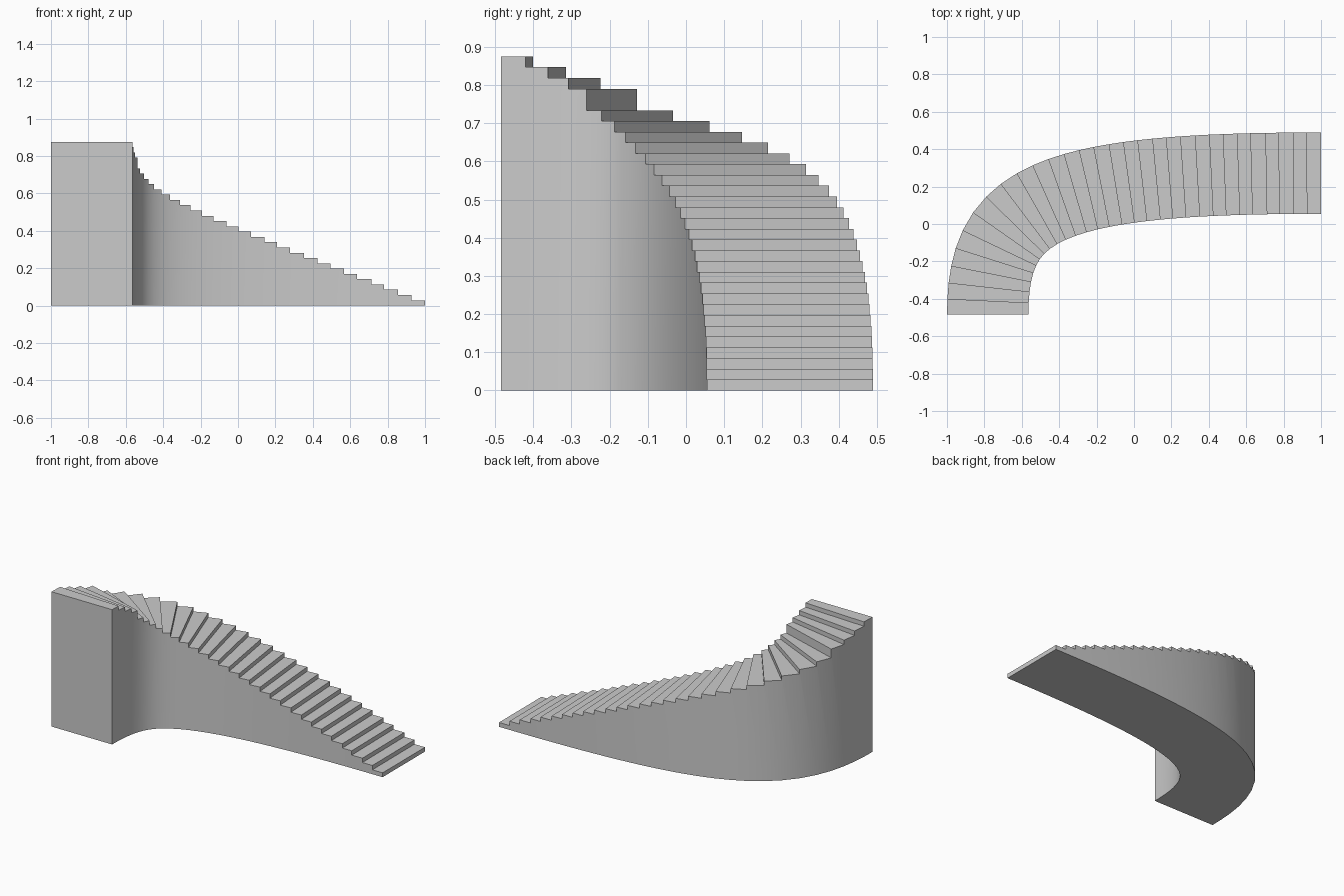
import bpy
import bmesh
from mathutils import Vector
from mathutils.geometry import interpolate_bezier

cube = bpy.data.objects.get("Cube")
if cube:
    bpy.data.objects.remove(cube, do_unlink=True)

HALF_WIDTH = 0.2175
RISE = 0.875 / 31
# one riser near the top is twice as high
LEVELS = [n for n in range(1, 32) if n != 27]

# Centre line of the stair, walked from the bottom step to the top
path = interpolate_bezier(Vector((1, 0.272, 0)), Vector((-0.5, 0.272, 0)),
                          Vector((-0.782, 0.105, 0)), Vector((-0.782, -0.485, 0)), 600)
lengths = [0.0]
for a, b in zip(path, path[1:]):
    lengths.append(lengths[-1] + (b - a).length)


def cross_line(i):
    """Inner and outer plan points of riser line i, evenly spaced on the path."""
    s = lengths[-1] * i / len(LEVELS)
    k = min(range(len(path)), key=lambda j: abs(lengths[j] - s))
    tangent = (path[min(k + 1, len(path) - 1)] - path[max(k - 1, 0)]).normalized()
    side = Vector((tangent.y, -tangent.x, 0)) * HALF_WIDTH
    return path[k] - side, path[k] + side


bm = bmesh.new()
cache = {}


def vert(i, side, level):
    key = (i, side, level)
    if key not in cache:
        p = cross_line(i)[side]
        cache[key] = bm.verts.new((p.x, p.y, level * RISE))
    return cache[key]


# Treads, risers, side walls and underside, one step at a time
count = len(LEVELS)
for i, level in enumerate(LEVELS):
    below = LEVELS[i - 1] if i else 0
    j = i + 1
    bm.faces.new([vert(i, 0, level), vert(i, 1, level), vert(j, 1, level), vert(j, 0, level)])
    bm.faces.new([vert(i, 0, below), vert(i, 1, below), vert(i, 1, level), vert(i, 0, level)])
    bm.faces.new([vert(i, 0, 0), vert(j, 0, 0), vert(j, 1, 0), vert(i, 1, 0)])
    for side in (0, 1):
        wall = [vert(i, side, 0), vert(j, side, 0), vert(j, side, level), vert(i, side, level)]
        if below:
            wall.append(vert(i, side, below))
        bm.faces.new(wall)

# End wall under the top step
bm.faces.new([vert(count, 0, 0), vert(count, 1, 0),
              vert(count, 1, LEVELS[-1]), vert(count, 0, LEVELS[-1])])
bmesh.ops.recalc_face_normals(bm, faces=bm.faces[:])

mesh = bpy.data.meshes.new("curved_staircase")
bm.to_mesh(mesh)
bm.free()
stairs = bpy.data.objects.new("curved_staircase", mesh)
bpy.context.collection.objects.link(stairs)

# Plain grey stone
grey = bpy.data.materials.new("light_grey")
grey.use_nodes = True
colour = (0.6, 0.6, 0.6, 1)
grey.diffuse_color = colour
grey.node_tree.nodes["Principled BSDF"].inputs["Base Color"].default_value = colour
mesh.materials.append(grey)

# Smooth curved walls, crisp steps
bpy.ops.object.select_all(action='DESELECT')
stairs.select_set(True)
bpy.context.view_layer.objects.active = stairs
bpy.ops.object.shade_smooth_by_angle(angle=0.5)
